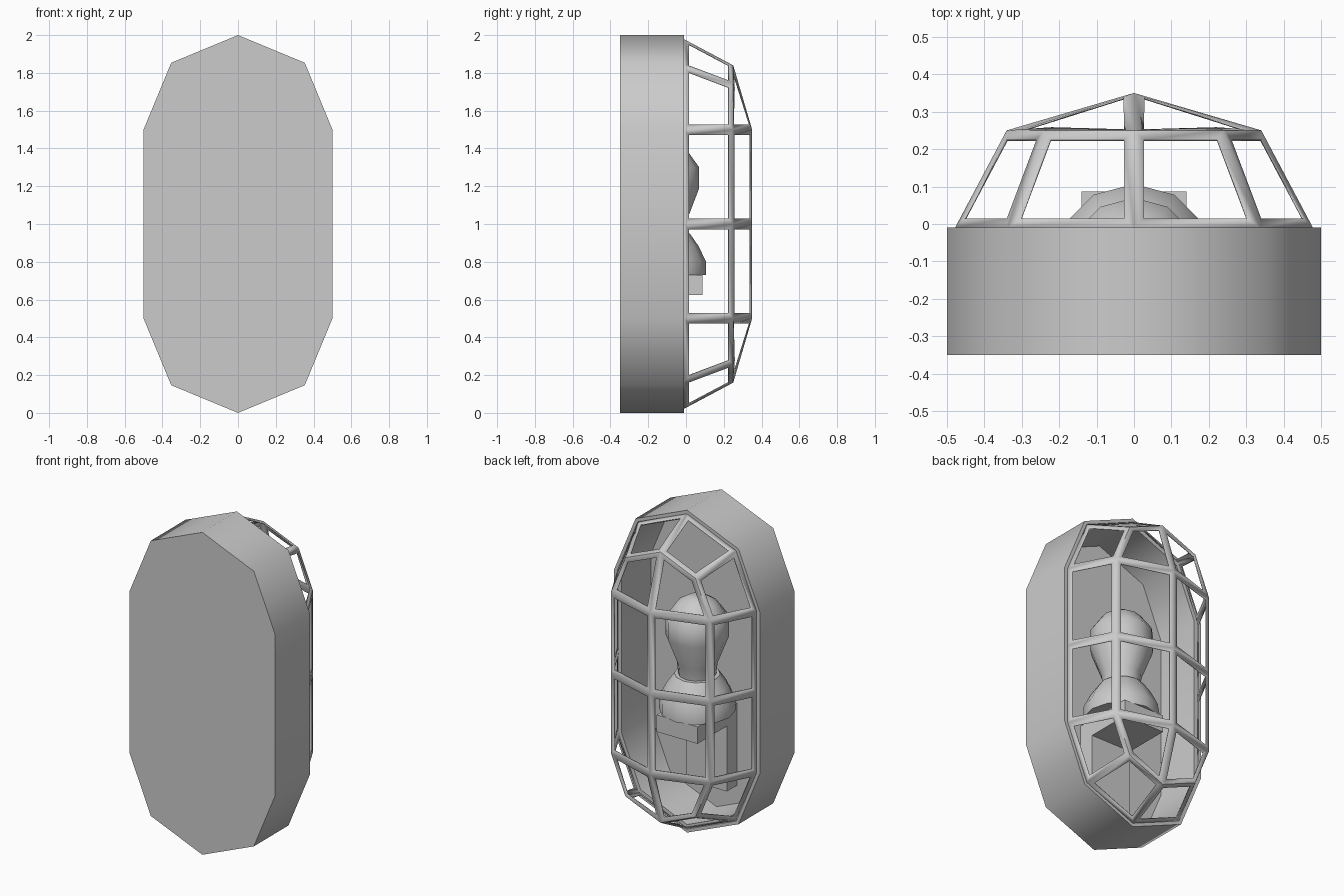
import bpy, bmesh
from math import sin, cos, pi, radians

if "Cube" in bpy.data.objects:
    bpy.data.objects.remove(bpy.data.objects["Cube"])


def finish(name, bm, angle=50):
    bmesh.ops.recalc_face_normals(bm, faces=bm.faces)
    mesh = bpy.data.meshes.new(name)
    bm.to_mesh(mesh)
    bm.free()
    ob = bpy.data.objects.new(name, mesh)
    bpy.context.collection.objects.link(ob)
    bpy.ops.object.select_all(action='DESELECT')
    bpy.context.view_layer.objects.active = ob
    ob.select_set(True)
    if angle:
        bpy.ops.object.shade_smooth_by_angle(angle=radians(angle))
    return ob


def capsule_ring(bm, r, y):
    """12-point oblong: two 8-sided half circles plus side midpoints."""
    pts = []
    for zc, start in ((1.5, 0), (0.5, pi)):
        for i in range(5):
            a = start + i * pi / 4
            pts.append((r * cos(a), y, zc + r * sin(a)))
        pts.append((r * cos(start + pi), y, 1.0))
    return [bm.verts.new(p) for p in pts]


def bridge(bm, a, b):
    n = len(a)
    for i in range(n):
        j = (i + 1) % n
        bm.faces.new((a[i], a[j], b[j], b[i]))


# Housing: deep oblong tray, open toward +y
bm = bmesh.new()
loops = [capsule_ring(bm, r, y) for r, y in
         ((0.5, -0.35), (0.5, -0.01), (0.45, -0.01), (0.45, -0.30))]
for a, b in zip(loops, loops[1:]):
    bridge(bm, a, b)
bm.faces.new(loops[0])
bm.faces.new(loops[-1])
finish("housing", bm)

# Guard cage: half capsule dome, each panel inset and opened
bm = bmesh.new()
base = capsule_ring(bm, 0.478, -0.01)
mid = capsule_ring(bm, 0.34, 0.25)
ridge = [bm.verts.new((0, 0.35, z)) for z in (1.5, 1.0, 0.5)]
bridge(bm, base, mid)
top, centre, low = ridge
for pole, s in ((top, 0), (low, 6)):
    bm.faces.new((pole, mid[s], mid[s + 1], mid[s + 2]))
    bm.faces.new((pole, mid[s + 2], mid[s + 3], mid[s + 4]))
for a, b, i, j in ((top, centre, 4, 5), (centre, low, 5, 6),
                   (low, centre, 10, 11), (centre, top, 11, 0)):
    bm.faces.new((a, mid[i], mid[j], b))
bmesh.ops.recalc_face_normals(bm, faces=bm.faces)
panels = list(bm.faces)
bmesh.ops.inset_individual(bm, faces=panels, thickness=0.028, use_even_offset=True)
bmesh.ops.delete(bm, geom=panels, context='FACES')
cage = finish("guard_cage", bm)
solid = cage.modifiers.new("thickness", 'SOLIDIFY')
solid.thickness = 0.006
solid.offset = -1


# Lathe around the vertical lamp axis
def lathe(name, profile, sides=12, y0=-0.11):
    bm = bmesh.new()
    rings = []
    for r, z in profile:
        rings.append([bm.verts.new((r * sin(2 * pi * i / sides),
                                    y0 + r * cos(2 * pi * i / sides), z))
                      for i in range(sides)])
    for a, b in zip(rings, rings[1:]):
        bridge(bm, a, b)
    bm.faces.new(rings[0])
    bm.faces.new(rings[-1])
    return finish(name, bm, 40)


lathe("bulb", ((0.05, 1.43), (0.115, 1.39), (0.18, 1.30), (0.18, 1.19),
               (0.115, 1.02), (0.105, 0.93)))
lathe("socket", ((0.13, 0.95), (0.175, 0.885), (0.217, 0.80), (0.217, 0.73)))

# L-shaped bracket: shelf under the socket and plate on the back wall
bm = bmesh.new()
side = [(0.087, 0.73), (0.087, 0.625), (-0.20, 0.625), (-0.20, 0.22),
        (-0.30, 0.22), (-0.30, 0.73)]
left, right = [[bm.verts.new((x, y, z)) for y, z in side] for x in (-0.14, 0.14)]
bridge(bm, left, right)
bm.faces.new(left)
bm.faces.new(right)
finish("bracket", bm, 0)
